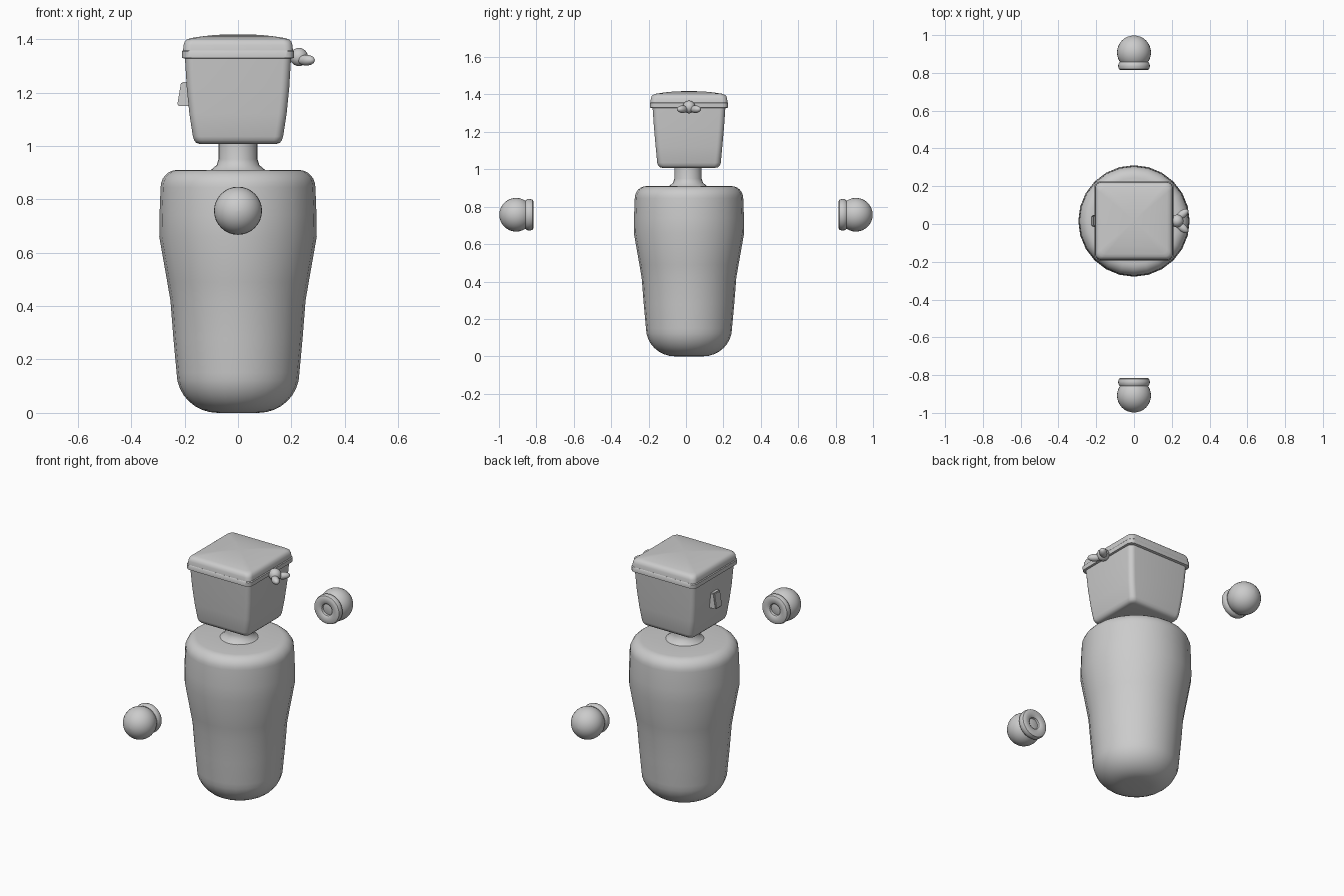
import bpy, bmesh, math
from mathutils import Matrix, Vector

if "Cube" in bpy.data.objects:
    bpy.data.objects.remove(bpy.data.objects["Cube"])

CY = 0.016  # body centre line in y


def finish(name, bm, angle=40):
    bmesh.ops.recalc_face_normals(bm, faces=bm.faces)
    me = bpy.data.meshes.new(name)
    bm.to_mesh(me)
    bm.free()
    ob = bpy.data.objects.new(name, me)
    bpy.context.collection.objects.link(ob)
    bpy.ops.object.select_all(action='DESELECT')
    ob.select_set(True)
    bpy.context.view_layer.objects.active = ob
    bpy.ops.object.shade_smooth_by_angle(angle=math.radians(angle))
    return ob


def loft(bm, rings):
    rows = [[bm.verts.new(p) for p in ring] for ring in rings]
    n = len(rows[0])
    for a, b in zip(rows, rows[1:]):
        for i in range(n):
            j = (i + 1) % n
            bm.faces.new((a[i], a[j], b[j], b[i]))
    bm.faces.new(rows[0])
    bm.faces.new(rows[-1])


def lathe(name, profile, n, matrix):
    bm = bmesh.new()
    loft(bm, [[matrix @ Vector((r * math.cos(i * math.tau / n),
                                r * math.sin(i * math.tau / n), z))
               for i in range(n)] for r, z in profile])
    return finish(name, bm)


def rounded_box(name, levels):
    # each level: z, half width, half depth, corner radius
    bm = bmesh.new()
    rings = []
    for z, hx, hy, c in levels:
        ring = []
        for k, (sx, sy) in enumerate(((1, 1), (-1, 1), (-1, -1), (1, -1))):
            for s in range(7):
                a = math.pi / 2 * (k + s / 6)
                ring.append((sx * (hx - c) + c * math.cos(a),
                             CY + sy * (hy - c) + c * math.sin(a), z))
        rings.append(ring)
    loft(bm, rings)
    return finish(name, bm)


# Body with rounded base
base = [(0.075 + 0.155 * math.sin(a), 0.15 - 0.15 * math.cos(a))
        for a in [math.pi / 2 * i / 8 for i in range(9)]]
shoulder = [(0.228 + 0.062 * math.cos(a), 0.845 + 0.065 * math.sin(a))
            for a in [math.pi / 2 * i / 6 for i in range(7)]]
lathe("body", base + [(0.242, 0.28), (0.253, 0.42), (0.265, 0.49),
                      (0.295, 0.66), (0.294, 0.74)] + shoulder + [(0.09, 0.91)],
      24, Matrix.Translation((0, CY, 0)))

# Flared neck
lathe("neck", [(0.108, 0.905), (0.098, 0.913), (0.08, 0.928), (0.073, 0.95),
               (0.073, 1.02)], 24, Matrix.Translation((0, 0.011, 0)))

# Head bucket, tapering downward
rounded_box("head", [(1.008, 0.145, 0.142, 0.02), (1.011, 0.156, 0.155, 0.025),
                     (1.02, 0.164, 0.165, 0.03), (1.035, 0.169, 0.170, 0.03),
                     (1.12, 0.182, 0.178, 0.03), (1.22, 0.192, 0.187, 0.03),
                     (1.35, 0.200, 0.196, 0.03)])

# Lid rim and domed lid
rounded_box("lid_rim", [(1.327, 0.199, 0.198, 0.03), (1.33, 0.209, 0.208, 0.03),
                        (1.354, 0.210, 0.209, 0.03), (1.358, 0.206, 0.206, 0.03)])
rounded_box("lid", [(1.355, 0.206, 0.206, 0.03), (1.378, 0.204, 0.204, 0.03),
                    (1.392, 0.199, 0.199, 0.03), (1.40, 0.189, 0.189, 0.03),
                    (1.404, 0.175, 0.175, 0.025), (1.411, 0.13, 0.13, 0.02),
                    (1.416, 0.08, 0.08, 0.01), (1.418, 0.02, 0.02, 0.004)])


# Nose ball and two splayed lobes
def ellipsoid(name, loc, scale, angle=0):
    bm = bmesh.new()
    m = (Matrix.Translation(loc) @ Matrix.Rotation(angle, 4, 'Z')
         @ Matrix.Diagonal((*scale, 1)))
    bmesh.ops.create_uvsphere(bm, u_segments=20, v_segments=12, radius=1, matrix=m)
    return finish(name, bm)


ellipsoid("nose", (0.228, CY, 1.333), (0.034, 0.034, 0.034))
for side, label in ((1, "left"), (-1, "right")):
    ellipsoid("moustache_" + label, (0.256, CY + side * 0.035, 1.321),
              (0.038, 0.021, 0.020), side * math.radians(40))

# Switch plate on the back of the head
bm = bmesh.new()
bmesh.ops.create_cube(bm, size=1, matrix=Matrix.Translation((-0.203, CY, 1.195))
                      @ Matrix.Diagonal((0.044, 0.066, 0.09, 1)))
for v in bm.verts:
    if v.co.x < -0.21:
        v.co.x += 0.012 if v.co.z > 1.2 else -0.003
        v.co.y = CY + (v.co.y - CY) * 0.9
bmesh.ops.bevel(bm, geom=bm.edges[:], offset=0.005, segments=2, affect='EDGES')
finish("back_plate", bm)

# Floating hands: ball plus rounded hollow cuff
ball = [(max(0.001, 0.09 * math.sin(a)), -0.09 * math.cos(a))
        for a in [math.pi * i / 16 for i in range(17)]]
cuff = [(0.028, -0.062), (0.034, -0.085), (0.044, -0.092), (0.07, -0.093),
        (0.080, -0.088), (0.084, -0.075), (0.083, -0.060), (0.076, -0.051),
        (0.06, -0.05)]
ball = [(r, max(z, -0.075)) for r, z in ball if z > -0.08]
for side, label in ((1, "left"), (-1, "right")):
    m = (Matrix.Translation((0, side * 0.908, 0.757))
         @ Matrix.Rotation(-side * math.pi / 2, 4, 'X'))
    lathe("hand_" + label, ball, 32, m)
    lathe("cuff_" + label, cuff, 32, m)
